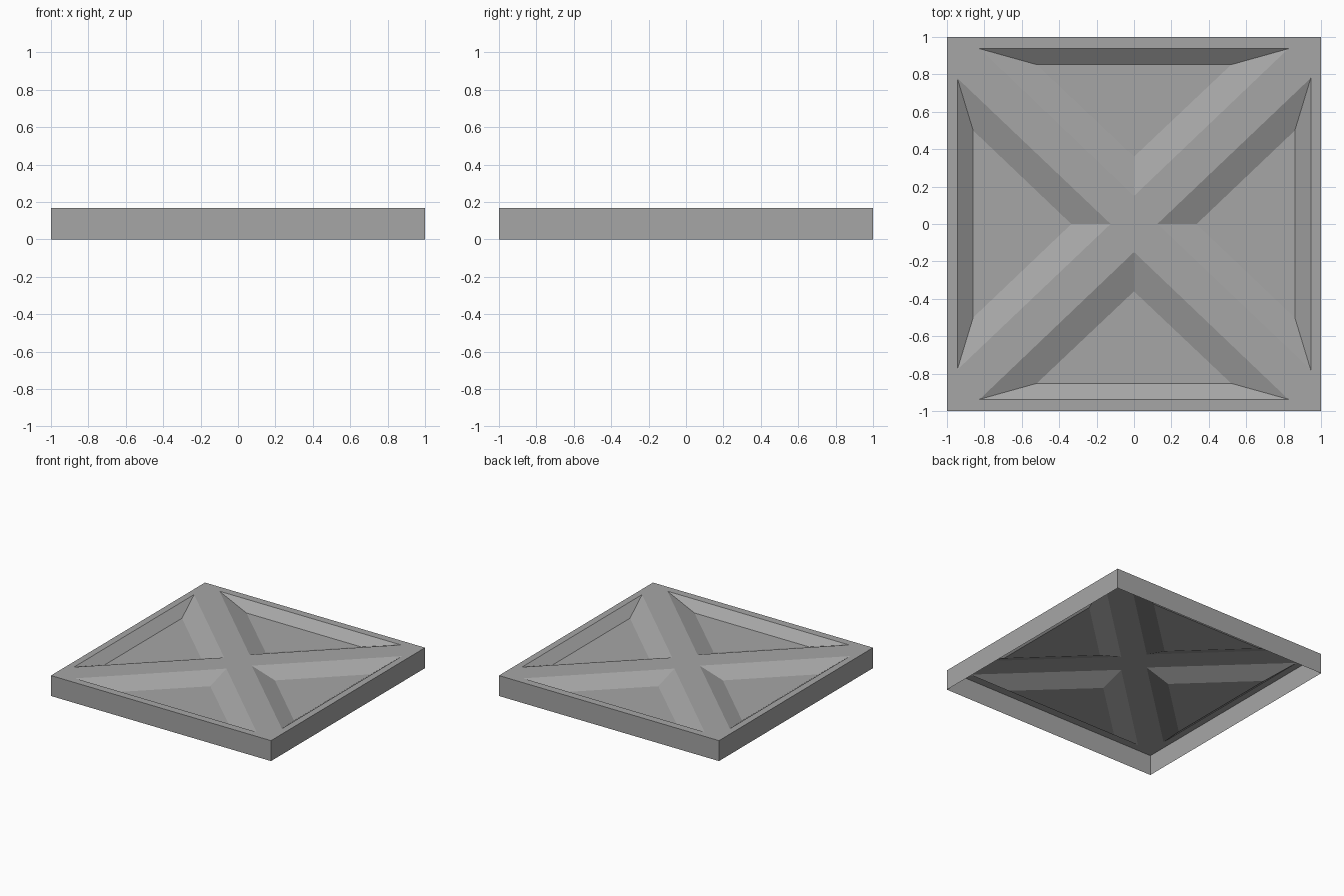
import bpy
import bmesh

cube = bpy.data.objects.get("Cube")
if cube:
    bpy.data.objects.remove(cube, do_unlink=True)

HEIGHT = 0.168
FLOOR = HEIGHT - 0.065

grey = bpy.data.materials.new("plain_grey")
grey.use_nodes = True
colour = (0.38, 0.38, 0.38, 1.0)
grey.diffuse_color = colour
shader = next(n for n in grey.node_tree.nodes if n.type == 'BSDF_PRINCIPLED')
shader.inputs["Base Color"].default_value = colour

bm = bmesh.new()


def ring(points, z):
    return [bm.verts.new((x, y, z)) for x, y in points]


def loop_edges(verts):
    return [bm.edges.new((a, b)) for a, b in zip(verts, verts[1:] + verts[:1])]


def bridge(upper, lower):
    for i in range(len(upper)):
        j = (i + 1) % len(upper)
        bm.faces.new((upper[i], lower[i], lower[j], upper[j]))


def pocket_outline(axis, sign, apex, base, half):
    """Triangle with its apex near the centre and its base near one side."""
    pts = [(apex, 0), (base, -half), (base, half)]
    if axis == 'x':
        return [(sign * a, sign * b) for a, b in pts]
    return [(-sign * b, sign * a) for a, b in pts]


# Outer skirt, open underneath
square = [(-1, -1), (1, -1), (1, 1), (-1, 1)]
rim = ring(square, HEIGHT)
bridge(rim, ring(square, 0))
bm.edges.ensure_lookup_table()
sheet_edges = [bm.edges.get((a, b)) for a, b in zip(rim, rim[1:] + rim[:1])]

# Four sunken pockets that leave a raised cross between them
# (apex, base, half width) at the top and at the floor of each pocket
pockets = {
    'x': ((0.125, 0.945, 0.78), (0.335, 0.86, 0.5)),
    'y': ((0.15, 0.937, 0.825), (0.36, 0.852, 0.52)),
}
for axis, (top, bottom) in pockets.items():
    for sign in (1, -1):
        upper = ring(pocket_outline(axis, sign, *top), HEIGHT)
        lower = ring(pocket_outline(axis, sign, *bottom), FLOOR)
        sheet_edges += loop_edges(upper)
        bridge(upper, lower)
        bm.faces.new(lower)

# Top sheet around the pockets
bmesh.ops.triangle_fill(bm, edges=sheet_edges, use_beauty=True, normal=(0, 0, 1))

# Make every face point outward
bmesh.ops.recalc_face_normals(bm, faces=bm.faces)
bm.normal_update()
if sum(f.normal.z * f.calc_area() for f in bm.faces) < 0:
    bmesh.ops.reverse_faces(bm, faces=bm.faces)

mesh = bpy.data.meshes.new("cross_braced_panel")
bm.to_mesh(mesh)
bm.free()
mesh.materials.append(grey)
panel = bpy.data.objects.new("cross_braced_panel", mesh)
bpy.context.collection.objects.link(panel)
